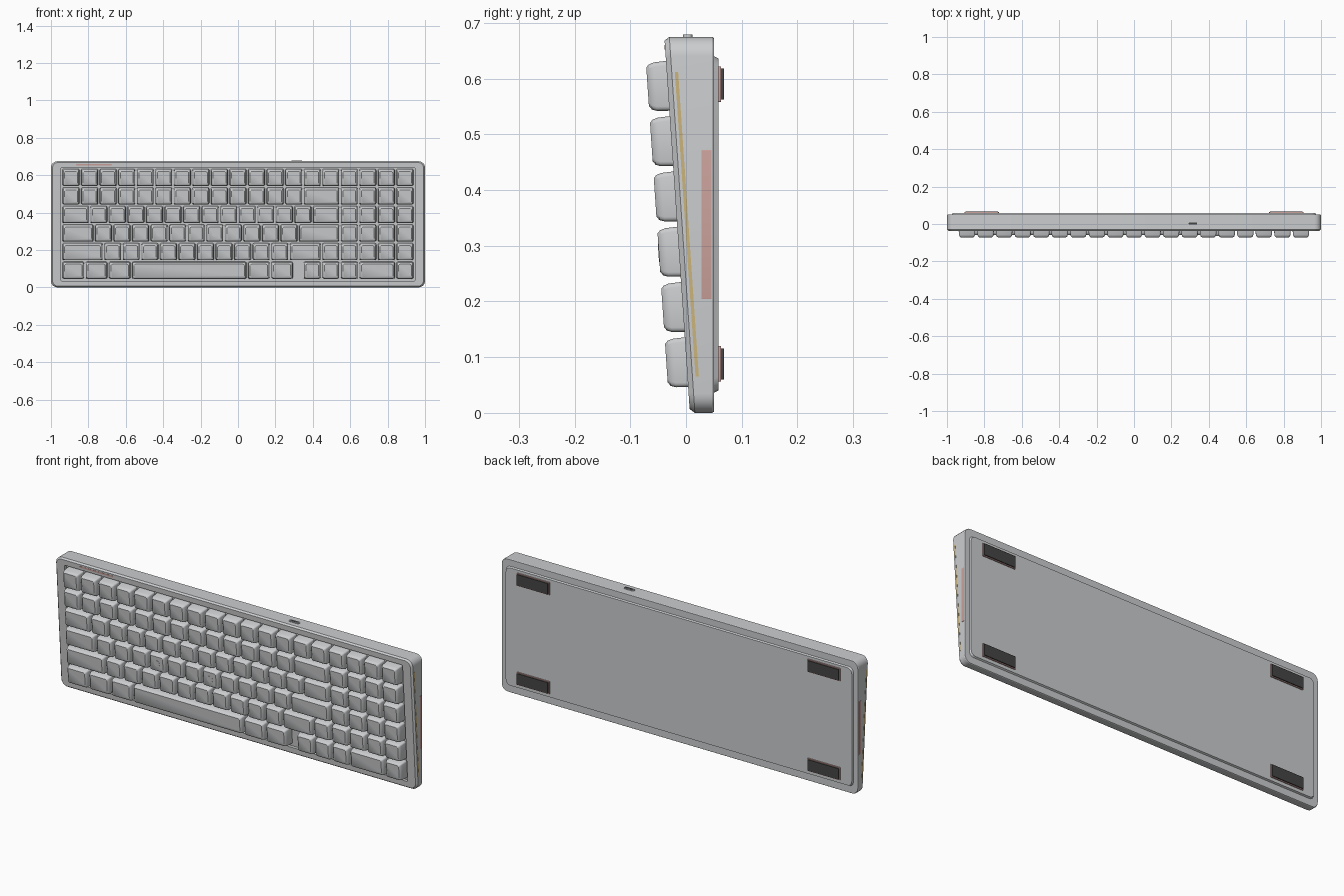
import bpy, bmesh
from math import cos, sin, pi, radians

cube = bpy.data.objects.get("Cube")
if cube:
    bpy.data.objects.remove(cube, do_unlink=True)


def material(name, rgb):
    m = bpy.data.materials.new(name)
    m.use_nodes = True
    m.diffuse_color = (*rgb, 1)
    m.node_tree.nodes["Principled BSDF"].inputs["Base Color"].default_value = (*rgb, 1)
    return m


GREY = material("light grey", (0.6, 0.61, 0.62))
DARK = material("dark rubber", (0.06, 0.06, 0.06))
PINK = material("dusty pink", (0.6, 0.36, 0.33))
YELLOW = material("pale yellow", (0.6, 0.46, 0.2))

SLOPE = 0.068


def front(z, h=0):
    """y of the sloping front, h above it"""
    return 0.007 - SLOPE * z - h


def rounded(cx, cz, w, d, r, seg):
    """Rounded rectangle as (x, z) points"""
    pts = []
    for k, (sx, sz) in enumerate([(1, 1), (-1, 1), (-1, -1), (1, -1)]):
        for i in range(seg + 1):
            a = (k + i / seg) * pi / 2
            pts.append((cx + sx * (w / 2 - r) + r * cos(a),
                        cz + sz * (d / 2 - r) + r * sin(a)))
    return pts


def loft(bm, rings):
    """Skin a closed solid through rings of equal length"""
    loops = [[bm.verts.new(p) for p in ring] for ring in rings]
    n = len(loops[0])
    for a, b in zip(loops, loops[1:]):
        for i in range(n):
            j = (i + 1) % n
            bm.faces.new((a[i], a[j], b[j], b[i]))
    bm.faces.new(loops[0][::-1])
    bm.faces.new(loops[-1])


def finish(name, bm, mat):
    bmesh.ops.recalc_face_normals(bm, faces=bm.faces[:])
    me = bpy.data.meshes.new(name)
    bm.to_mesh(me)
    bm.free()
    me.materials.append(mat)
    ob = bpy.data.objects.new(name, me)
    bpy.context.collection.objects.link(ob)
    bpy.ops.object.select_all(action='DESELECT')
    ob.select_set(True)
    bpy.context.view_layer.objects.active = ob
    bpy.ops.object.shade_smooth_by_angle(angle=radians(32))
    return ob


def block(name, mat, cx, cz, w, d, y0, y1, r=0.002, inset=0.0):
    """Slab facing along y, optionally narrowing towards y1"""
    bm = bmesh.new()
    loft(bm, [[(x, y0, z) for x, z in rounded(cx, cz, w, d, r, 4)],
              [(x, y1, z) for x, z in rounded(cx, cz, w - 2 * inset, d - 2 * inset, r, 4)]])
    return finish(name, bm, mat)


# Case: wedge shell with chamfered rim and a sunken key well
H = 0.675
bm = bmesh.new()
outer = rounded(0, H / 2, 2, H, 0.035, 6)
rim = rounded(0, H / 2, 1.984, H - 0.014, 0.03, 6)
well = rounded(0, 0.338, 1.896, 0.606, 0.008, 6)
loft(bm, [[(x, 0.05, z) for x, z in rounded(0, H / 2, 1.996, H - 0.004, 0.033, 6)],
          [(x, 0.047, z) for x, z in outer],
          [(x, front(z, -0.009), z) for x, z in outer],
          [(x, front(z), z) for x, z in rim],
          [(x, front(z), z) for x, z in well],
          [(x, front(z, -0.016), z) for x, z in well]])
finish("case", bm, GREY)

# Back plate with sloping edges
block("back_plate", GREY, 0, 0.338, 1.95, 0.606, 0.048, 0.058, 0.025, 0.005)

# Keycaps: key widths per row in key units, negative for a gap
UNIT, X0 = 0.0992, -0.9425
ROWS = [
    [1] * 19,
    [1] * 13 + [2] + [1] * 4,
    [1.5] + [1] * 12 + [1.5] + [1] * 4,
    [1.75] + [1] * 11 + [2.25] + [1] * 4,
    [2.25] + [1] * 10 + [1.75] + [1] * 5,
    [1.25] * 3 + [6.25] + [1.25] * 2 + [-0.5] + [1] * 3 + [2, 1],
]


def keycap(bm, cx, cz, w, d):
    rings = []
    for h, inset, shift in [(-0.014, 0, 0), (0.022, 0.002, 0), (0.031, 0.005, 0),
                            (0.036, 0.011, 0.001)]:
        pts = rounded(cx, cz + shift, w - 2 * inset, d - 2 * inset, 0.008, 3)
        rings.append([(x, front(z, h), z - SLOPE * h) for x, z in pts])
    loft(bm, rings)


for r, row in enumerate(ROWS):
    bm = bmesh.new()
    x, z = X0, 0.587 - r * 0.0992
    for units in row:
        w = abs(units) * UNIT
        if units > 0:
            keycap(bm, x + w / 2, z, w - 0.009, 0.091)
        x += w
    finish(f"keys_row_{r + 1}", bm, GREY)

# Round home markers on two keys of the fourth row
for side, units in (("left", 8.25), ("right", 5.25)):
    bm = bmesh.new()
    pts = rounded(X0 + units * UNIT, 0.287, 0.032, 0.032, 0.0158, 5)
    loft(bm, [[(x, front(z, h), z) for x, z in pts] for h in (0.034, 0.037)])
    finish(f"home_marker_{side}", bm, GREY)

# Side strips and rubber feet, mirrored
for side, s in (("left", 1), ("right", -1)):
    bm = bmesh.new()
    loft(bm, [[(s * x, 0.0245 - SLOPE * z + dy, z)
               for z, dy in ((0.065, -0.003), (0.065, 0.003), (0.612, 0.003), (0.612, -0.003))]
              for x in (0.99, 1.0008)])
    finish(f"light_strip_{side}", bm, YELLOW)
    block(f"side_panel_{side}", PINK, s * 0.9954, 0.338, 0.0108, 0.268, 0.028, 0.046, 0.001)
    for place, z in (("upper", 0.59), ("lower", 0.088)):
        block(f"foot_base_{place}_{side}", PINK, s * 0.815, z, 0.184, 0.064, 0.056, 0.063)
        block(f"foot_pad_{place}_{side}", DARK, s * 0.815, z, 0.174, 0.056, 0.06, 0.068)

# Thin indicator strip on the upper rim
bm = bmesh.new()
pts = rounded(-0.77, 0.656, 0.19, 0.008, 0.002, 3)
loft(bm, [[(x, front(z, h), z) for x, z in pts] for h in (-0.004, 0.0008)])
finish("indicator_strip", bm, PINK)

# Cable port on the top edge: sleeve with dark opening
for name, mat, w, d, top in (("port_sleeve", GREY, 0.056, 0.017, 0.679),
                             ("port_opening", DARK, 0.046, 0.01, 0.6795)):
    bm = bmesh.new()
    pts = rounded(0.315, 0.003, w, d, d * 0.45, 4)
    loft(bm, [[(x, y, z) for x, y in pts] for z in (0.66, top)])
    finish(name, bm, mat)
